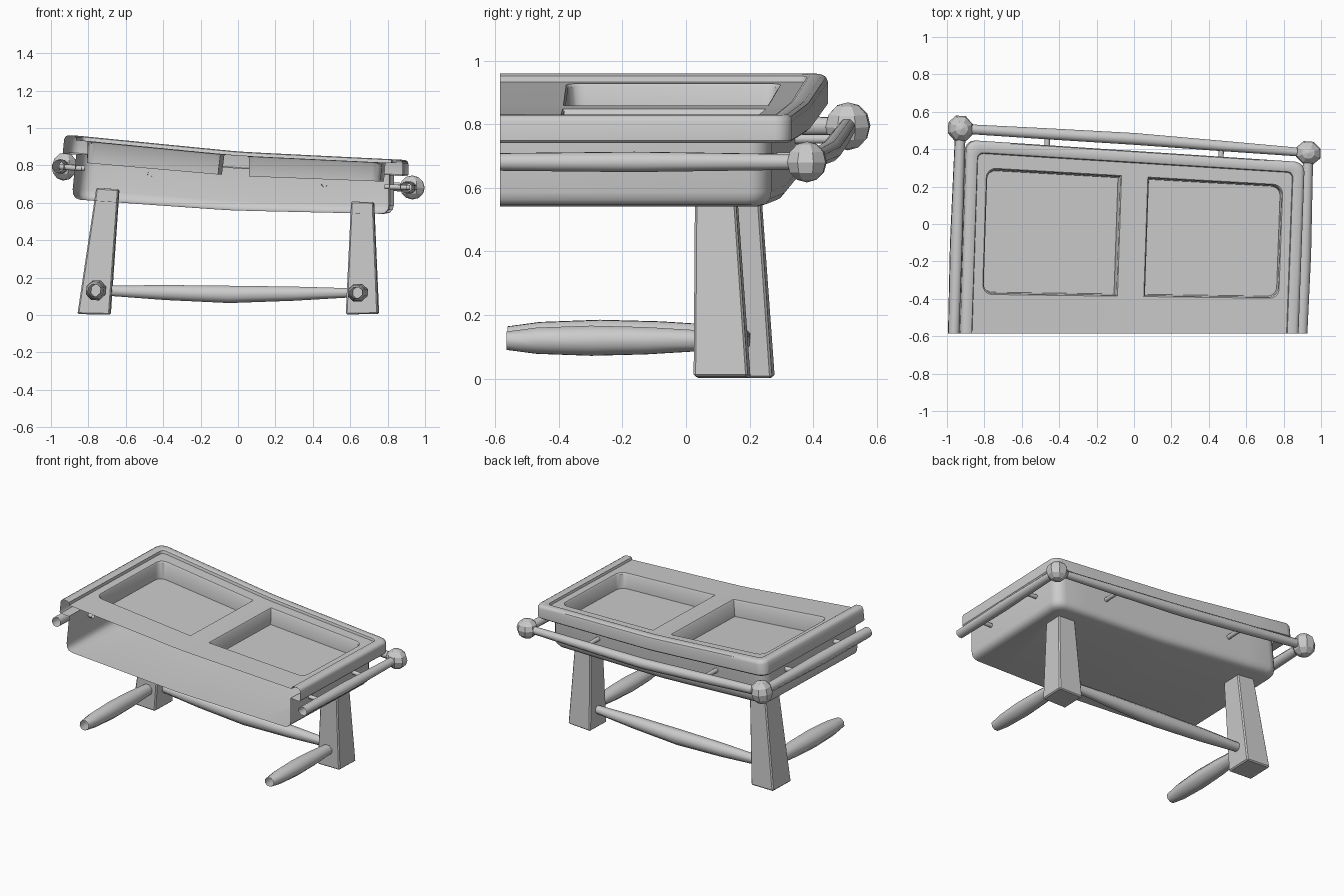
import bpy, bmesh
from math import sin, cos, pi, radians, sqrt
from mathutils import Vector, Matrix

if "Cube" in bpy.data.objects:
    bpy.data.objects.remove(bpy.data.objects["Cube"])

FRONT = -0.585   # open front edge; parts are laid out as (x, depth from front, z)


def warp(p):
    """Cartoon bend: left side taller and deeper, top sagging in the middle."""
    x, d, z = p
    sag = 0.025 * (sqrt(x * x + 0.003) - 0.05)
    return Vector((x + (0.06 - 0.06 * x) * (z - 0.9) + 0.034 * (d - 0.65),
                   FRONT + d * (1 - 0.068 * x),
                   z * (1 - 0.085 * x) + sag))


def finish(bm, name, angle=50, cuts=False):
    if cuts:
        for cx in (-0.6, -0.4, -0.2, -0.1, -0.04, 0, 0.04, 0.1, 0.2, 0.4, 0.6):
            bmesh.ops.bisect_plane(bm, geom=bm.verts[:] + bm.edges[:] + bm.faces[:],
                                   plane_co=(cx, 0, 0), plane_no=(1, 0, 0))
    bmesh.ops.recalc_face_normals(bm, faces=bm.faces[:])
    for v in bm.verts:
        v.co = warp(v.co)
    me = bpy.data.meshes.new(name)
    bm.to_mesh(me)
    bm.free()
    me.shade_smooth()
    me.set_sharp_from_angle(angle=radians(angle))
    ob = bpy.data.objects.new(name, me)
    bpy.context.collection.objects.link(ob)
    return ob


def arc(cx, cy, r, a0, n=5):
    return [(cx + r * cos(radians(a0 + 90 * i / n)), cy + r * sin(radians(a0 + 90 * i / n)))
            for i in range(n + 1)]


def u_outline(hx, d, r):
    """Open U: right front, round the back, to left front."""
    return [(hx, 0)] + arc(hx - r, d - r, r, 0) + arc(r - hx, d - r, r, 90) + [(-hx, 0)]


def loft(bm, rings, closed=False):
    for a, b in zip(rings, rings[1:]):
        n = len(a)
        for i in range(n if closed else n - 1):
            j = (i + 1) % n
            bm.faces.new((a[i], a[j], b[j], b[i]))


def ring(bm, pts, z):
    return [bm.verts.new((x, y, z)) for x, y in pts]


def tube(name, stations, sides=8):
    """Turned bar through (x, d, z, radius) stations, open at the ends."""
    bm = bmesh.new()
    axis = Vector(stations[-1][:3]) - Vector(stations[0][:3])
    q = axis.to_track_quat('Z', 'Y')
    rings = []
    for x, d, z, r in stations:
        rings.append([bm.verts.new(Vector((x, d, z)) + q @ Vector(
            (r * cos(2 * pi * (k + .5) / sides), r * sin(2 * pi * (k + .5) / sides), 0)))
            for k in range(sides)])
    loft(bm, rings, True)
    return finish(bm, name)


# body shell, open at the front
bm = bmesh.new()
rings = [ring(bm, u_outline(hx, d, r), z) for hx, d, r, z in (
    (0.785, 0.855, 0.05, 0.56), (0.81, 0.88, 0.06, 0.567), (0.825, 0.895, 0.07, 0.585),
    (0.83, 0.90, 0.07, 0.61), (0.83, 0.90, 0.07, 0.785))]
loft(bm, rings)
bm.faces.new(rings[0])
finish(bm, "body", 40, True)

# countertop: overhanging rim, recessed surface and two basins
bm = bmesh.new()
rings = [ring(bm, u_outline(hx, d, r), z) for hx, d, r, z in (
    (0.83, 0.90, 0.05, 0.783), (0.895, 0.966, 0.05, 0.78), (0.902, 0.975, 0.055, 0.788),
    (0.902, 0.975, 0.055, 0.853), (0.897, 0.97, 0.055, 0.867), (0.885, 0.958, 0.05, 0.874),
    (0.85, 0.923, 0.03, 0.874), (0.842, 0.915, 0.03, 0.87), (0.838, 0.911, 0.03, 0.853))]
loft(bm, rings)


def loop_edges(vs):
    out = []
    for a, b in zip(vs, vs[1:] + vs[:1]):
        out.append(bm.edges.get((a, b)) or bm.edges.new((a, b)))
    return out


edges = loop_edges(rings[-1])
for s in (-1, 1):
    basin = []
    for g, z in ((0.0, 0.853), (0.006, 0.845), (0.012, 0.745)):
        x0, x1, d0, d1, r = 0.07 + g, 0.79 - g, 0.198 + g, 0.84 - g, 0.05
        pts = [(x0, d0)] + arc(x1 - r, d0 + r, r, -90) + arc(x1 - r, d1 - r, r, 0) + [(x0, d1)]
        basin.append(ring(bm, [(s * x, y) for x, y in pts], z))
    loft(bm, basin, True)
    bm.faces.new(basin[-1])
    edges += loop_edges(basin[0])
bmesh.ops.triangle_fill(bm, use_beauty=True, edges=edges, normal=(0, 0, 1))
finish(bm, "countertop", 40, True)

for s, side in ((-1, "left"), (1, "right")):
    # tapered leg
    bm = bmesh.new()
    lo = [(s * 0.68 + a * 0.082, d) for a, d in ((-1, .642), (1, .642), (1, .822), (-1, .822))]
    hi = [(s * 0.67 + a * 0.059, d) for a, d in ((-1, .645), (1, .645), (1, .777), (-1, .777))]
    rl, rh = ring(bm, lo, -0.012), ring(bm, hi, 0.625)
    loft(bm, [rl, rh], True)
    bm.faces.new(rl)
    bm.faces.new(rh)
    bmesh.ops.bevel(bm, geom=bm.edges[:], offset=0.007, segments=1, affect='EDGES')
    finish(bm, side + "_leg", 20)

    # stretcher running forward from the leg
    x = s * 0.668
    tube(side + "_stretcher", [(x, 0.022, 0.11, 0.033), (x, 0.12, 0.11, 0.047),
                               (x, 0.30, 0.11, 0.054), (x, 0.48, 0.11, 0.049),
                               (x, 0.68, 0.11, 0.036)])

    # side rail with pegs
    x = s * 0.92
    tube(side + "_rail", [(x, 0, 0.716, 0.032), (x, 0.45, 0.716, 0.037), (x, 1.03, 0.716, 0.028)])
    for i, d in enumerate((0.207, 0.68)):
        tube(f"{side}_rail_peg_{i + 1}", [(s * 0.80, d, 0.716, 0.015), (x, d, 0.716, 0.015)])
    tube(side + "_back_peg", [(s * 0.46, 0.875, 0.716, 0.015), (s * 0.46, 1.04, 0.716, 0.015)])

    # faceted corner knob
    bm = bmesh.new()
    bmesh.ops.create_uvsphere(bm, u_segments=8, v_segments=6, radius=0.07,
                              matrix=Matrix.Translation((x, 1.03, 0.716))
                              @ Matrix.Rotation(pi / 8, 4, 'Z'))
    finish(bm, side + "_knob", 10)

# back rail and cross stretcher
tube("back_rail", [(-0.92, 1.03, 0.716, 0.026), (-0.45, 1.035, 0.716, 0.031),
                   (0, 1.04, 0.716, 0.034), (0.45, 1.035, 0.716, 0.031),
                   (0.92, 1.03, 0.716, 0.026)])
tube("cross_stretcher", [(-0.66, 0.73, 0.11, 0.026), (-0.33, 0.73, 0.11, 0.042),
                         (0, 0.73, 0.11, 0.05), (0.33, 0.73, 0.11, 0.042),
                         (0.66, 0.73, 0.11, 0.026)])
